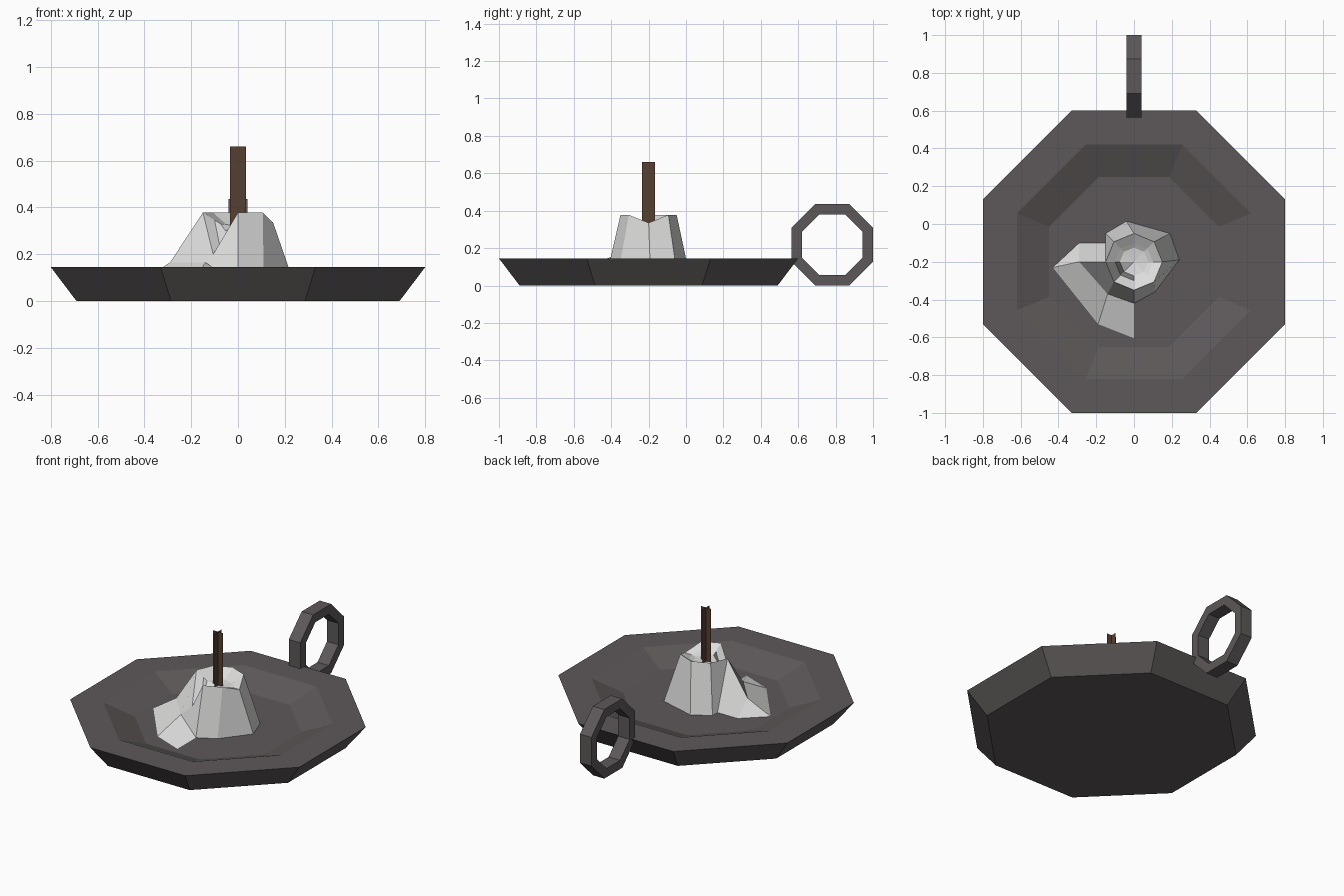
import bpy, bmesh, math

if "Cube" in bpy.data.objects:
    bpy.data.objects.remove(bpy.data.objects["Cube"])

CY = -0.2       # centre of dish and candle
FLOOR = 0.075   # height of the sunken dish floor


def material(name, rgb):
    m = bpy.data.materials.new(name)
    m.diffuse_color = (*rgb, 1)
    m.use_nodes = True
    m.node_tree.nodes["Principled BSDF"].inputs["Base Color"].default_value = m.diffuse_color
    return m


iron = material("dark iron", (0.11, 0.097, 0.098))
wax = material("pale wax", (0.72, 0.72, 0.715))
wick_brown = material("wick brown", (0.095, 0.05, 0.032))


def make_object(name, bm, mat, solid=True):
    if solid:
        bmesh.ops.recalc_face_normals(bm, faces=bm.faces)
    me = bpy.data.meshes.new(name)
    bm.to_mesh(me)
    bm.free()
    me.materials.append(mat)
    ob = bpy.data.objects.new(name, me)
    bpy.context.collection.objects.link(ob)
    return ob


def octagon(apothem):
    r = apothem / math.cos(math.pi / 8)
    return [(r * math.cos(math.pi / 8 + i * math.pi / 4),
             r * math.sin(math.pi / 8 + i * math.pi / 4)) for i in range(8)]


def bridge(bm, a, b):
    n = len(a)
    for i in range(n):
        bm.faces.new((a[i], a[(i + 1) % n], b[(i + 1) % n], b[i]))


# Dish: octagonal rings from underside to rim to sunken floor
bm = bmesh.new()
profile = [(0.69, 0), (0.8, 0.145), (0.62, 0.145), (0.45, FLOOR)]
rings = [[bm.verts.new((x, y + CY, z)) for x, y in octagon(a)] for a, z in profile]
for a, b in zip(rings, rings[1:]):
    bridge(bm, a, b)
bm.faces.new(rings[0])
bm.faces.new(rings[-1])
make_object("dish", bm, iron)

# Ring handle: octagonal band standing at the back
bm = bmesh.new()
rings = [[bm.verts.new((x, 0.782 + u, 0.218 + v)) for u, v in octagon(a)]
         for a, x in [(0.218, -0.04), (0.218, 0.04), (0.163, 0.04), (0.163, -0.04)]]
for i in range(4):
    bridge(bm, rings[i], rings[(i + 1) % 4])
make_object("ring_handle", bm, iron)

# Candle stub: octagonal rim with a low right corner and a spill notch at front left
bm = bmesh.new()
rim_z = [0.335, 0.378, 0.378, 0.378, 0.378, 0.2, 0.378, 0.378]


def ring8(radius, heights):
    return [bm.verts.new((radius * math.cos(i * math.pi / 4),
                          CY + radius * math.sin(i * math.pi / 4), z))
            for i, z in enumerate(heights)]


rim = ring8(0.15, rim_z)
basin = ring8(0.1, [min(z, 0.345) for z in rim_z])
well = ring8(0.075, [0.33] * 5 + [0.3] + [0.33] * 2)
bridge(bm, rim, basin)
bridge(bm, basin, well)
centre = bm.verts.new((0, CY, 0.32))
for i in range(8):
    bm.faces.new((well[i], well[(i + 1) % 8], centre))

# Flared foot of the stub and the wax spill at front left
points = {
    "right": (0.24, -0.19, FLOOR), "back_right": (0.19, -0.05, FLOOR),
    "back": (-0.04, 0.015, FLOOR), "back_left": (-0.15, -0.05, FLOOR),
    "left": (-0.15, -0.1, FLOOR), "spill_back": (-0.29, -0.1, FLOOR),
    "spill_tip": (-0.43, -0.23, FLOOR), "spill_front": (-0.19, -0.53, FLOOR),
    "spill_end": (0, -0.605, FLOOR), "front": (0, -0.42, FLOOR),
    "front_right": (0.11, -0.36, FLOOR),
    "ridge": (-0.29, -0.2, 0.165), "pool": (-0.14, -0.37, 0.165),
}
p = {k: bm.verts.new(co) for k, co in points.items()}
A, L, F0 = rim[4], rim[5], rim[6]
foot = [p["right"], p["back_right"], p["back"], p["back_left"]]
for i in range(3):
    bm.faces.new((rim[i], rim[i + 1], foot[i + 1], foot[i]))
for f in [(rim[3], A, p["left"], p["back_left"]),
          (A, p["ridge"], p["spill_back"], p["left"]),
          (p["ridge"], p["spill_tip"], p["spill_back"]),
          (A, L, p["pool"], p["ridge"]),
          (p["ridge"], p["pool"], p["spill_front"], p["spill_tip"]),
          (p["pool"], p["front"], p["spill_end"], p["spill_front"]),
          (L, F0, p["front"], p["pool"]),
          (F0, rim[7], p["front_right"], p["front"]),
          (rim[7], rim[0], p["right"], p["front_right"])]:
    bm.faces.new(f)
make_object("candle_stub", bm, wax)

# Wick: two crossed upright strips
bm = bmesh.new()
for dx, dy in [(0.034, 0), (0, 0.034)]:
    bm.faces.new([bm.verts.new((s * dx, CY + s * dy, z))
                  for s, z in [(-1, 0.31), (1, 0.31), (1, 0.66), (-1, 0.66)]])
make_object("wick", bm, wick_brown, solid=False)
